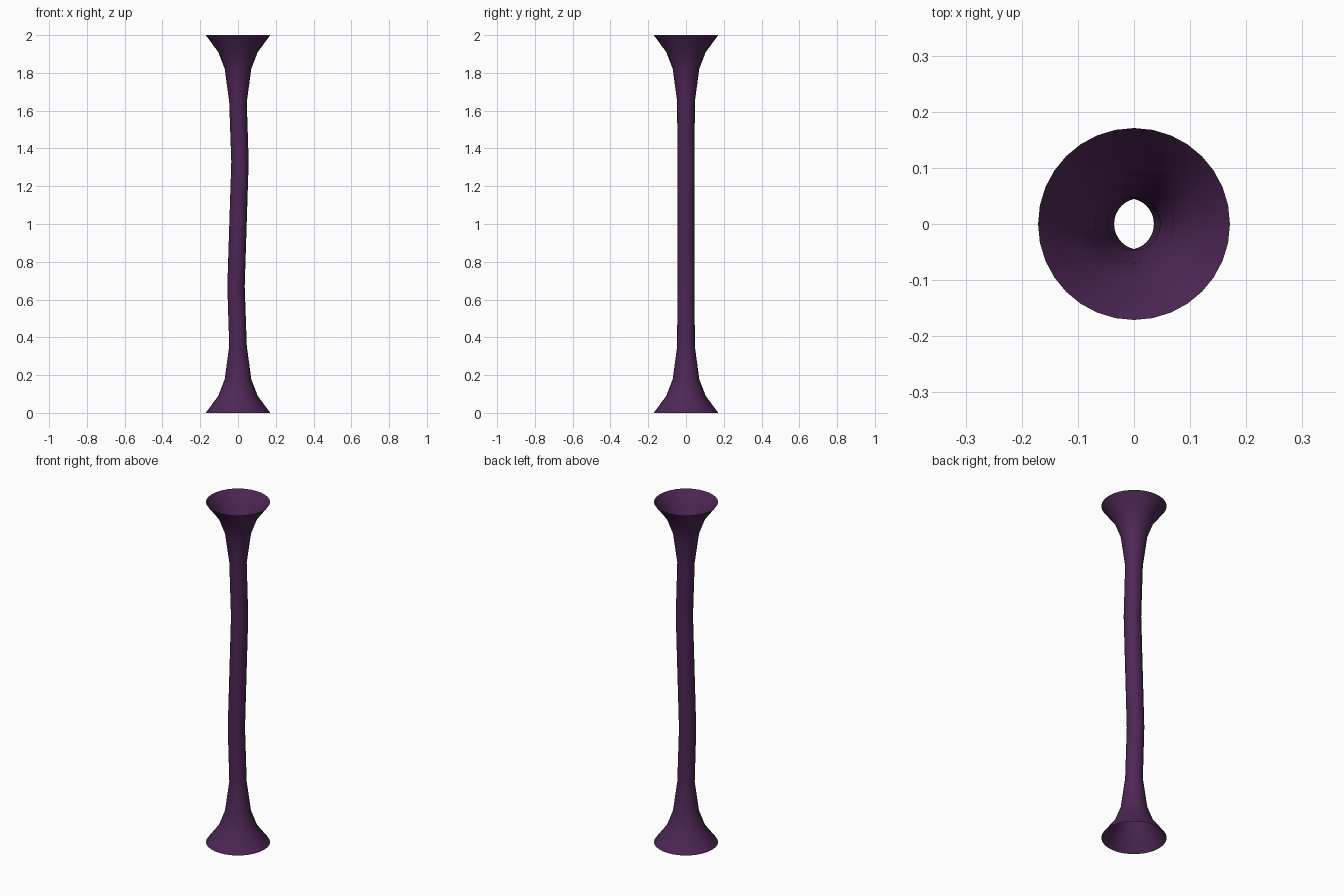
import bpy, bmesh, math

if "Cube" in bpy.data.objects:
    bpy.data.objects.remove(bpy.data.objects["Cube"])

SIDES = 32
# (height, radius, sideways shift) from the bottom flare to the top flare
RINGS = [
    (0.0, 0.171, 0.0), (0.09, 0.104, 0.0), (0.18, 0.07, 0.0), (0.355, 0.0465, 0.0),
    (0.67, 0.046, -0.0105), (1.0, 0.046, 0.0), (1.33, 0.046, 0.0105),
    (1.645, 0.0465, 0.0), (1.82, 0.07, 0.0), (1.91, 0.104, 0.0), (2.0, 0.171, 0.0),
]

purple = bpy.data.materials.new("dark_purple")
purple.diffuse_color = (0.075, 0.02, 0.09, 1)
purple.use_nodes = True
purple.node_tree.nodes["Principled BSDF"].inputs["Base Color"].default_value = purple.diffuse_color

# Open, gently bent tube with flared ends
bm = bmesh.new()
loops = []
for z, r, dx in RINGS:
    loops.append([bm.verts.new((dx + r * math.cos(2 * math.pi * i / SIDES),
                                r * math.sin(2 * math.pi * i / SIDES), z))
                  for i in range(SIDES)])
for low, high in zip(loops, loops[1:]):
    for i in range(SIDES):
        j = (i + 1) % SIDES
        bm.faces.new((low[i], low[j], high[j], high[i])).smooth = True

mesh = bpy.data.meshes.new("flared_tube")
bm.to_mesh(mesh)
bm.free()
mesh.materials.append(purple)
tube = bpy.data.objects.new("flared_tube", mesh)
bpy.context.collection.objects.link(tube)
